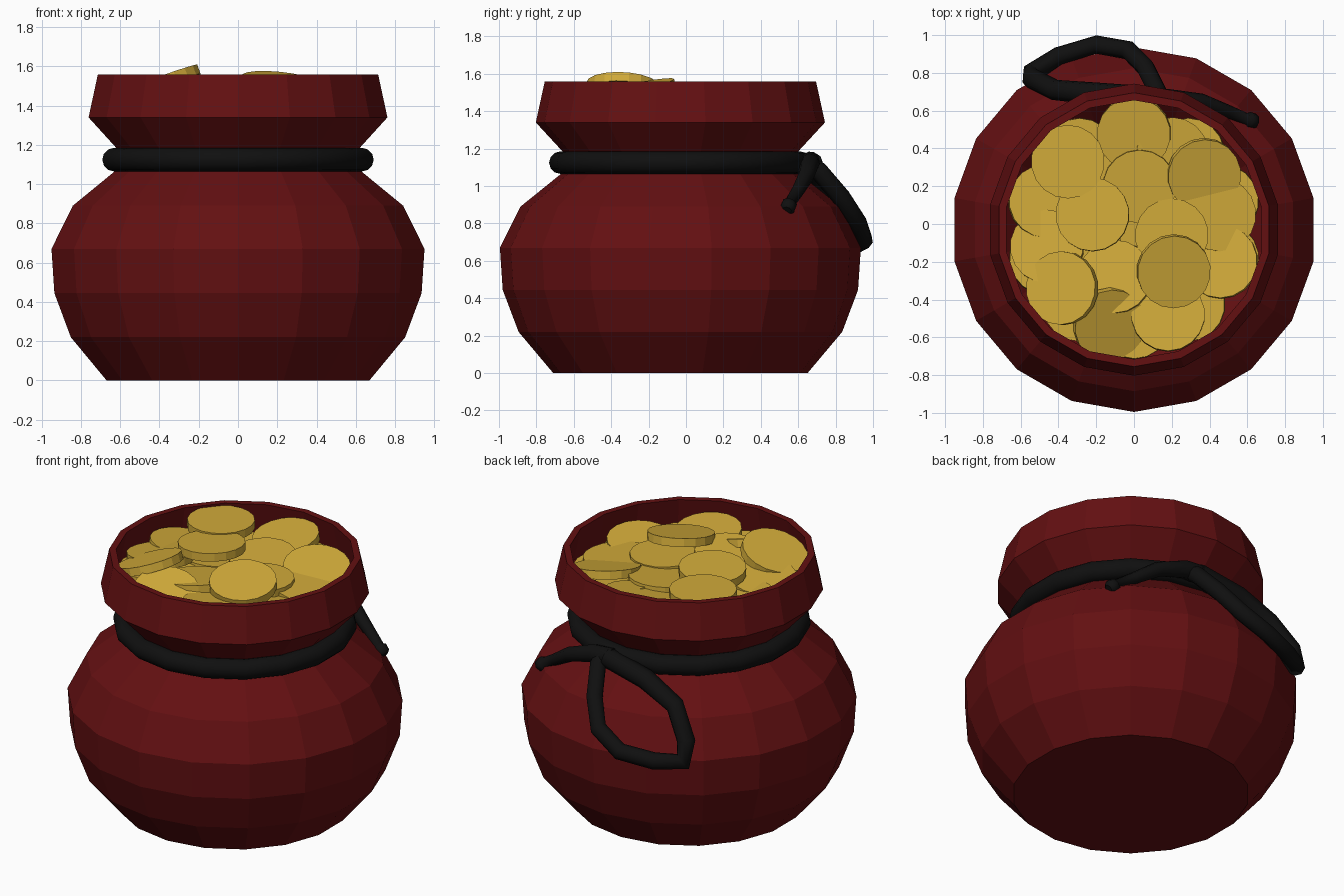
import bpy, bmesh, math, random
from mathutils import Vector, Matrix

if "Cube" in bpy.data.objects:
    bpy.data.objects.remove(bpy.data.objects["Cube"])

random.seed(4)
CY = -0.03      # axis of the bag in y
SIDES = 18


def material(name, col):
    m = bpy.data.materials.new(name)
    m.diffuse_color = (*col, 1)
    m.use_nodes = True
    m.node_tree.nodes["Principled BSDF"].inputs["Base Color"].default_value = m.diffuse_color
    return m


RED = material("dark red cloth", (0.125, 0.0050, 0.0058))
GOLD = material("gold", (0.64, 0.405, 0.042))
BLACK = material("black cord", (0.005, 0.005, 0.005))


def finish(bm, name, mat, smooth=False):
    bmesh.ops.recalc_face_normals(bm, faces=bm.faces)
    me = bpy.data.meshes.new(name)
    bm.to_mesh(me)
    bm.free()
    me.materials.append(mat)
    for p in me.polygons:
        p.use_smooth = smooth
    ob = bpy.data.objects.new(name, me)
    bpy.context.collection.objects.link(ob)
    return ob


def lathe(profile, name, mat, closed=False, smooth=False):
    """Spin an (r, z) profile around the bag axis, capping open ends."""
    bm = bmesh.new()
    rings = []
    for r, z in profile:
        rings.append([bm.verts.new((r * math.sin(2 * math.pi * i / SIDES),
                                    CY - r * math.cos(2 * math.pi * i / SIDES), z))
                      for i in range(SIDES)])
    pairs = list(zip(rings, rings[1:]))
    if closed:
        pairs.append((rings[-1], rings[0]))
    else:
        bm.faces.new(rings[0])
        bm.faces.new(rings[-1])
    for a, b in pairs:
        for i in range(SIDES):
            j = (i + 1) % SIDES
            bm.faces.new((a[i], a[j], b[j], b[i]))
    return finish(bm, name, mat, smooth)


# Bag: outside, rim, then back down the inside to a floor below the coins
lathe([(0.68, 0), (0.865, 0.22), (0.95, 0.445), (0.965, 0.67), (0.855, 0.89),
       (0.57, 1.12), (0.773, 1.34), (0.725, 1.56),
       (0.685, 1.56), (0.73, 1.35), (0.58, 1.19)], "bag", RED)

# Cord tied round the neck
lathe([(0.642 + 0.06 * math.cos(k * math.pi / 6), 1.125 + 0.06 * math.sin(k * math.pi / 6))
       for k in range(12)], "neck_cord", BLACK, closed=True, smooth=True)


def cord(name, pts):
    """Tube through (x, y, z, radius) points."""
    cu = bpy.data.curves.new(name, 'CURVE')
    cu.dimensions = '3D'
    cu.bevel_depth = 1.0
    cu.bevel_resolution = 2
    cu.use_fill_caps = True
    sp = cu.splines.new('POLY')
    sp.points.add(len(pts) - 1)
    for p, (x, y, z, r) in zip(sp.points, pts):
        p.co = (x, y, z, 1)
        p.radius = r
    tmp = bpy.data.objects.new(name + "_curve", cu)
    bpy.context.collection.objects.link(tmp)
    dg = bpy.context.evaluated_depsgraph_get()
    me = bpy.data.meshes.new_from_object(tmp.evaluated_get(dg))
    bpy.data.objects.remove(tmp)
    me.materials.clear()
    me.materials.append(BLACK)
    for p in me.polygons:
        p.use_smooth = len(p.vertices) == 4
    bpy.context.collection.objects.link(bpy.data.objects.new(name, me))


# Bow loop hanging at the back, and the loose tail with its knob
cord("cord_loop", [(0.12, 0.64, 1.13, .05), (0.12, 0.71, 1.08, .05), (0.06, 0.83, 0.94, .05),
                   (-0.03, 0.92, 0.80, .05), (-0.20, 0.95, 0.71, .05), (-0.40, 0.89, 0.68, .05),
                   (-0.54, 0.80, 0.68, .055), (-0.54, 0.77, 0.80, .055), (-0.42, 0.71, 0.97, .055),
                   (-0.20, 0.69, 1.07, .06), (0.08, 0.67, 1.125, .06)])
cord("cord_tail", [(0.05, 0.66, 1.125, .06), (0.18, 0.66, 1.12, .055), (0.36, 0.645, 1.06, .045),
                   (0.50, 0.595, 0.97, .035), (0.60, 0.555, 0.91, .03),
                   (0.605, 0.553, 0.905, .042), (0.635, 0.543, 0.88, .042), (0.645, 0.54, 0.87, .025)])

# Coins: centre x, y, z and lean of the face towards x and y
TOP = [(0, .48, 1.46, -.05, -.15), (-.35, .33, 1.52, 0, 0), (.37, .26, 1.45, .15, -.2),
       (-.22, .05, 1.52, -.05, .05), (.20, -.06, 1.45, 0, 0), (.21, -.25, 1.51, .1, -.2),
       (.46, -.20, 1.42, -.1, .1), (-.38, -.34, 1.52, -.36, .05), (-.10, -.28, 1.46, -.1, .1),
       (.18, -.48, 1.45, 0, .1), (-.13, -.53, 1.46, .28, -.3), (.45, .05, 1.42, .1, 0),
       (.20, .37, 1.42, .2, 0), (-.47, .12, 1.43, .1, .1), (.03, .20, 1.45, 0, -.1),
       (-.46, -.12, 1.46, -.1, .1)]
COINS = list(TOP)
# Lower layers that close the gaps
for count, rad, z in ((10, .49, 1.37), (6, .28, 1.40), (1, 0, 1.40)):
    for i in range(count):
        a = 2 * math.pi * (i + .5) / count
        COINS.append((rad * math.cos(a), CY + rad * math.sin(a), z + random.uniform(-.015, .015),
                      random.uniform(-.1, .1), random.uniform(-.1, .1)))

bm = bmesh.new()
for x, y, z, tx, ty in COINS:
    rot = Vector((0, 0, 1)).rotation_difference(Vector((tx, ty, 1)).normalized()).to_matrix().to_4x4()
    bmesh.ops.create_cone(bm, cap_ends=True, segments=18, radius1=.195, radius2=.195, depth=.05,
                          matrix=Matrix.Translation((x, y, z)) @ rot)
finish(bm, "coins", GOLD)
